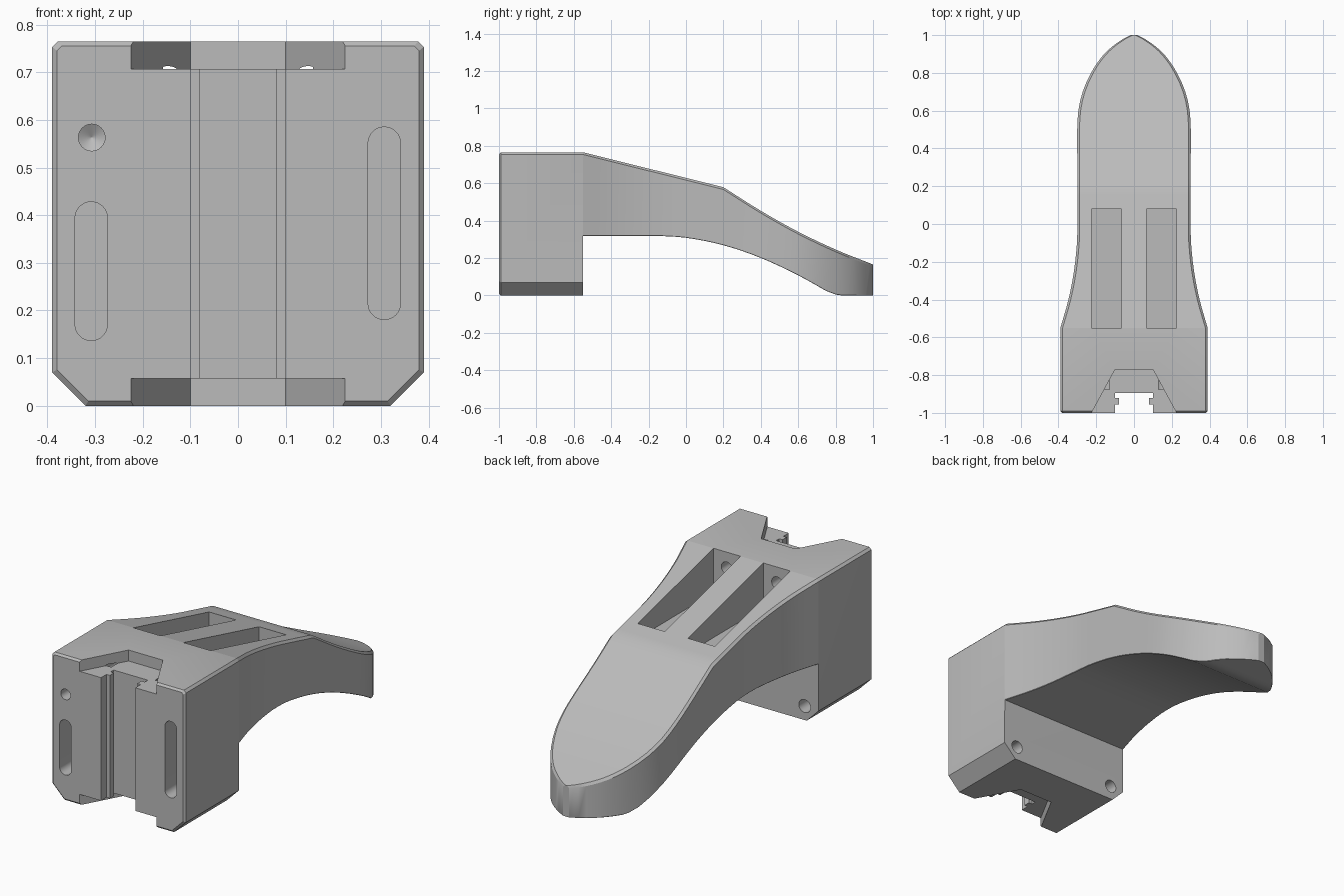
import bpy, bmesh, math

if "Cube" in bpy.data.objects:
    bpy.data.objects.remove(bpy.data.objects["Cube"])

grey = bpy.data.materials.new("light grey plastic")
grey.diffuse_color = (0.5, 0.5, 0.5, 1)
grey.use_nodes = True
grey.node_tree.nodes["Principled BSDF"].inputs["Base Color"].default_value = grey.diffuse_color


def make(name, bm):
    bmesh.ops.recalc_face_normals(bm, faces=bm.faces[:])
    me = bpy.data.meshes.new(name)
    bm.to_mesh(me)
    bm.free()
    ob = bpy.data.objects.new(name, me)
    me.materials.append(grey)
    bpy.context.collection.objects.link(ob)
    return ob


def loft(name, rings):
    bm = bmesh.new()
    vs = [[bm.verts.new(p) for p in r] for r in rings]
    n = len(vs[0])
    for a, b in zip(vs, vs[1:]):
        for i in range(n):
            j = (i + 1) % n
            bm.faces.new((a[i], a[j], b[j], b[i]))
    bm.faces.new(vs[0])
    bm.faces.new(vs[-1])
    return make(name, bm)


def prism(name, pts, axis, lo, hi):
    if axis == "y":
        return loft(name, [[(a, t, b) for a, b in pts] for t in (lo, hi)])
    return loft(name, [[(a, b, t) for a, b in pts] for t in (lo, hi)])


def stadium(cx, z0, z1, r, n=16):
    top = [(cx + r * math.cos(math.pi * i / n), z1 - r + r * math.sin(math.pi * i / n)) for i in range(n + 1)]
    bot = [(cx - r * math.cos(math.pi * i / n), z0 + r - r * math.sin(math.pi * i / n)) for i in range(n + 1)]
    if abs(z1 - z0 - 2 * r) < 1e-6:      # plain circle: drop shared points
        bot = bot[1:-1]
    return top + bot


def smooth(tab, y):
    """Cubic curve through a table of (y, value)."""
    if y <= tab[0][0]:
        return tab[0][1]
    if y >= tab[-1][0]:
        return tab[-1][1]

    def slope(i):
        a, b = tab[max(i - 1, 0)], tab[min(i + 1, len(tab) - 1)]
        return (b[1] - a[1]) / (b[0] - a[0])
    for i in range(len(tab) - 1):
        (y0, v0), (y1, v1) = tab[i], tab[i + 1]
        if y <= y1:
            h = y1 - y0
            t = (y - y0) / h
            return ((2 * t**3 - 3 * t**2 + 1) * v0 + (t**3 - 2 * t**2 + t) * h * slope(i)
                    + (3 * t**2 - 2 * t**3) * v1 + (t**3 - t**2) * h * slope(i + 1))


# outline half width, underside and upper curve of the arm
WIDTH = [(-.55, .39), (-.4, .347), (-.25, .318), (-.1, .302), (0, .3), (.3, .3), (.565, .298),
         (.69, .275), (.81, .222), (.905, .153), (.97, .074), (1, .018)]
UNDER = [(-.15, .318), (0, .308), (.2, .268), (.4, .2), (.6, .107), (.77, .012)]
UPPER = [(.2, .578), (.4, .452), (.6, .34), (.8, .245), (1, .165)]


def under(y):
    return smooth(UNDER, y) if y < .77 else max(0, .012 - (y - .77) * .25)


def upper(y):
    return .765 - (y + .55) * .2493 if y < .2 else smooth(UPPER, y)


def ring(y, hw, zb, zt, cb, ct):
    half = [(hw - cb, zb), (hw, zb + cb), (hw, zt - ct), (hw - ct, zt)]
    return [(x, y, z) for x, z in half] + [(-x, y, z) for x, z in reversed(half)]


# mounting block and tapering arm as one loft
rings = [ring(-1, .38, .01, .755, .066, .01), ring(-.99, .39, 0, .765, .07, .012),
         ring(-.55, .39, 0, .765, .07, .012)]
ys = [-.5495] + [-.5 + .05 * i for i in range(27)] + [.83, .86, .89, .915, .94, .96, .98, .99, 1]
for y in ys:
    rings.append(ring(y, smooth(WIDTH, y), under(y), upper(y), .002, .012))
body = loft("mounting_block_and_arm", rings)

# cutters
cut = []
half_slot = [(.1, -1.1), (.1, -.955), (.08, -.955), (.08, -.92), (.1, -.92), (.1, -.895)]
cut.append(prism("front_groove", half_slot + [(-x, y) for x, y in reversed(half_slot)], "z", -.1, .9))
dove = [(-.28, -1.1), (.28, -1.1), (.225, -1), (.1, -.77), (-.1, -.77), (-.225, -1)]
cut.append(prism("top_recess", dove, "z", .707, .9))
cut.append(prism("bottom_recess", dove, "z", -.1, .057))
cut.append(prism("left_slot", stadium(-.308, .137, .428, .034), "y", -1.1, -.85))
cut.append(prism("right_slot", stadium(.307, .181, .585, .034), "y", -1.1, -.85))

# drilled hole with a conical bottom
drill = [(-1.1, .028), (-.85, .028), (-.834, .001)]
cut.append(loft("drilled_hole", [[(x, y, z) for x, z in stadium(-.307, .563 - r, .563 + r, r)] for y, r in drill]))

for s in (-1, 1):
    # pockets in the sloping top, screw holes behind them, holes in the block's back
    pocket = [(s * .067, -.55), (s * .225, -.55), (s * .225, .08), (s * .067, .08)]
    cut.append(prism("top_pocket", pocket, "z", .53, .9))
    cut.append(prism("screw_hole", stadium(s * .147, .649, .713, .032), "y", -.875, -.5))
    cut.append(prism("back_hole", stadium(s * .308, .04, .108, .034), "y", -.8, -.5))

bpy.context.view_layer.objects.active = body
for c in cut:
    c.hide_render = True
    m = body.modifiers.new("cut", "BOOLEAN")
    m.operation = "DIFFERENCE"
    m.solver = "EXACT"
    m.object = c
    bpy.ops.object.modifier_apply(modifier=m.name)
    bpy.data.objects.remove(c)

bpy.ops.object.select_all(action="DESELECT")
body.select_set(True)
bpy.ops.object.shade_smooth_by_angle(angle=math.radians(25))
